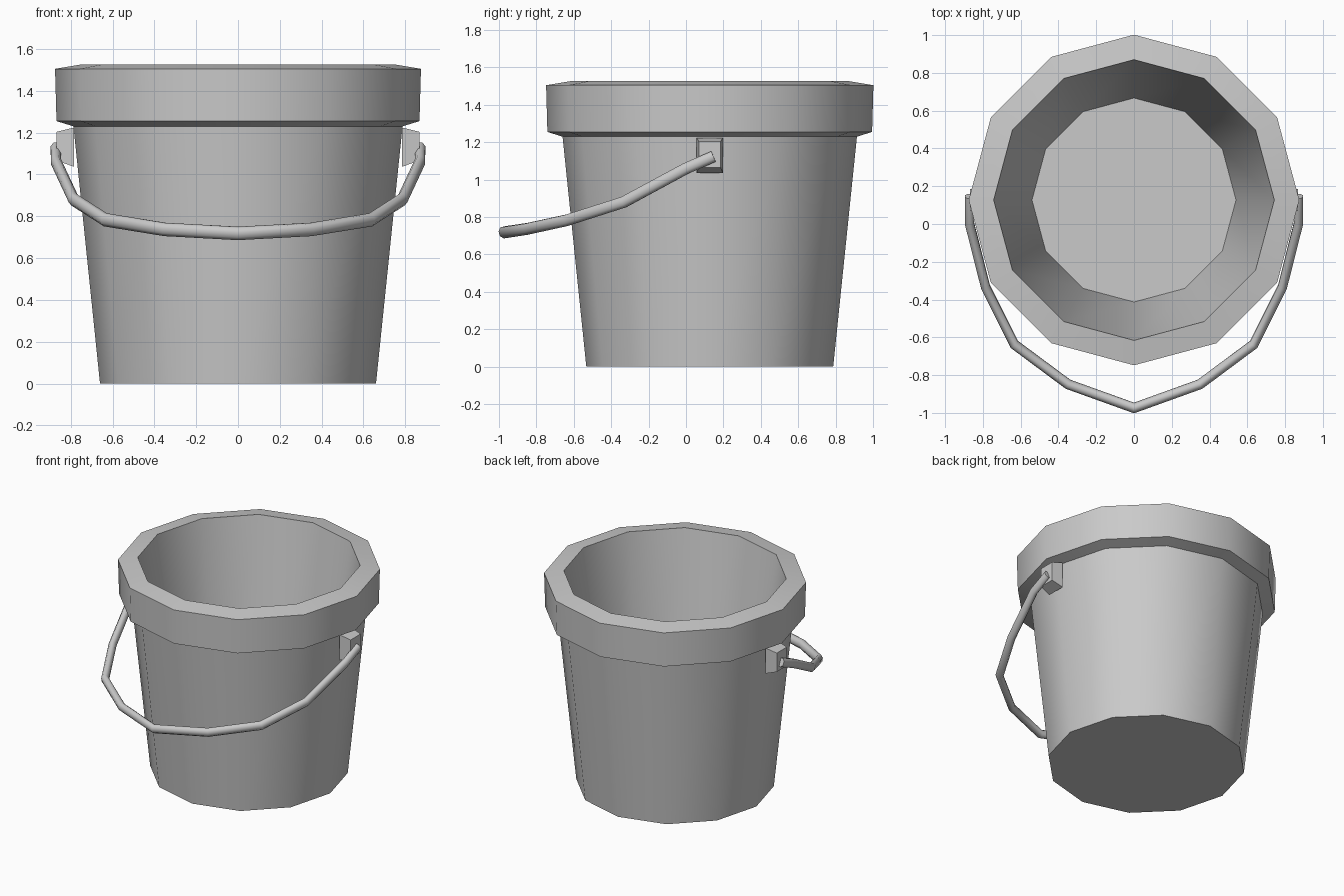
import bpy, bmesh, math
from mathutils import Vector

cube = bpy.data.objects.get("Cube")
if cube:
    bpy.data.objects.remove(cube, do_unlink=True)

grey = bpy.data.materials.new("plain grey")
grey.use_nodes = True
COLOUR = (0.59, 0.59, 0.59, 1)
grey.diffuse_color = COLOUR
grey.node_tree.nodes["Principled BSDF"].inputs["Base Color"].default_value = COLOUR

CENTRE_Y = 0.127


def loft(name, rings, smooth_angle):
    """Skin a list of equal-sized point rings, cap both ends and shade."""
    bm = bmesh.new()
    loops = [[bm.verts.new(p) for p in ring] for ring in rings]
    n = len(loops[0])
    for a, b in zip(loops, loops[1:]):
        for i in range(n):
            j = (i + 1) % n
            bm.faces.new((a[i], a[j], b[j], b[i]))
    bm.faces.new(loops[0][::-1])
    bm.faces.new(loops[-1])
    bmesh.ops.recalc_face_normals(bm, faces=bm.faces)
    mesh = bpy.data.meshes.new(name)
    bm.to_mesh(mesh)
    bm.free()
    mesh.materials.append(grey)
    obj = bpy.data.objects.new(name, mesh)
    bpy.context.collection.objects.link(obj)
    bpy.ops.object.select_all(action="DESELECT")
    obj.select_set(True)
    bpy.context.view_layer.objects.active = obj
    if smooth_angle:
        bpy.ops.object.shade_smooth_by_angle(angle=math.radians(smooth_angle))
    return obj


def circle(radius, z, sides=12):
    angles = [math.tau * i / sides for i in range(sides)]
    return [(radius * math.cos(a), CENTRE_Y + radius * math.sin(a), z) for a in angles]


# Bucket: outer wall, overhanging rim, inner wall, inner floor
profile = [(0.66, 0), (0.787, 1.23), (0.868, 1.255), (0.875, 1.505),
           (0.743, 1.527), (0.54, 0.25)]
loft("bucket", [circle(r, z) for r, z in profile], 40)


# Handle brackets: blocks tapering outwards
def rectangle(x, y_half, z_low, z_high):
    y0, y1 = CENTRE_Y - y_half, CENTRE_Y + y_half
    return [(x, y0, z_low), (x, y1, z_low), (x, y1, z_high), (x, y0, z_high)]


for side, label in ((1, "left"), (-1, "right")):
    loft(label + "_bracket", [rectangle(side * 0.785, 0.07, 1.037, 1.224),
                              rectangle(side * 0.867, 0.058, 1.066, 1.204)], 0)

# Handle: flattened bar swept along a mirrored path, tilted with the handle
half = [(0.872, 0.147, 1.124), (0.87, 0.0, 1.06), (0.786, -0.333, 0.88),
        (0.634, -0.637, 0.783), (0.35, -0.848, 0.737), (0, -0.974, 0.718)]
path = [Vector(p) for p in half]
path += [Vector((-p.x, p.y, p.z)) for p in reversed(path[:-1])]
tilt = Vector((0, -0.3, 0.95))
rings = []
for i, p in enumerate(path):
    before = (p - path[i - 1]).normalized() if i else Vector()
    after = (path[i + 1] - p).normalized() if i < len(path) - 1 else Vector()
    tangent = (before + after).normalized()
    across = tangent.cross(tilt).normalized()
    upward = across.cross(tangent)
    # Widen the section at bends so the bar keeps its thickness
    width = 0.026 / max(tangent.dot(before), tangent.dot(after))
    rings.append([p + across * width * math.cos(a) + upward * 0.033 * math.sin(a)
                  for a in (math.tau * (k + 0.5) / 8 for k in range(8))])
loft("handle", rings, 75)
